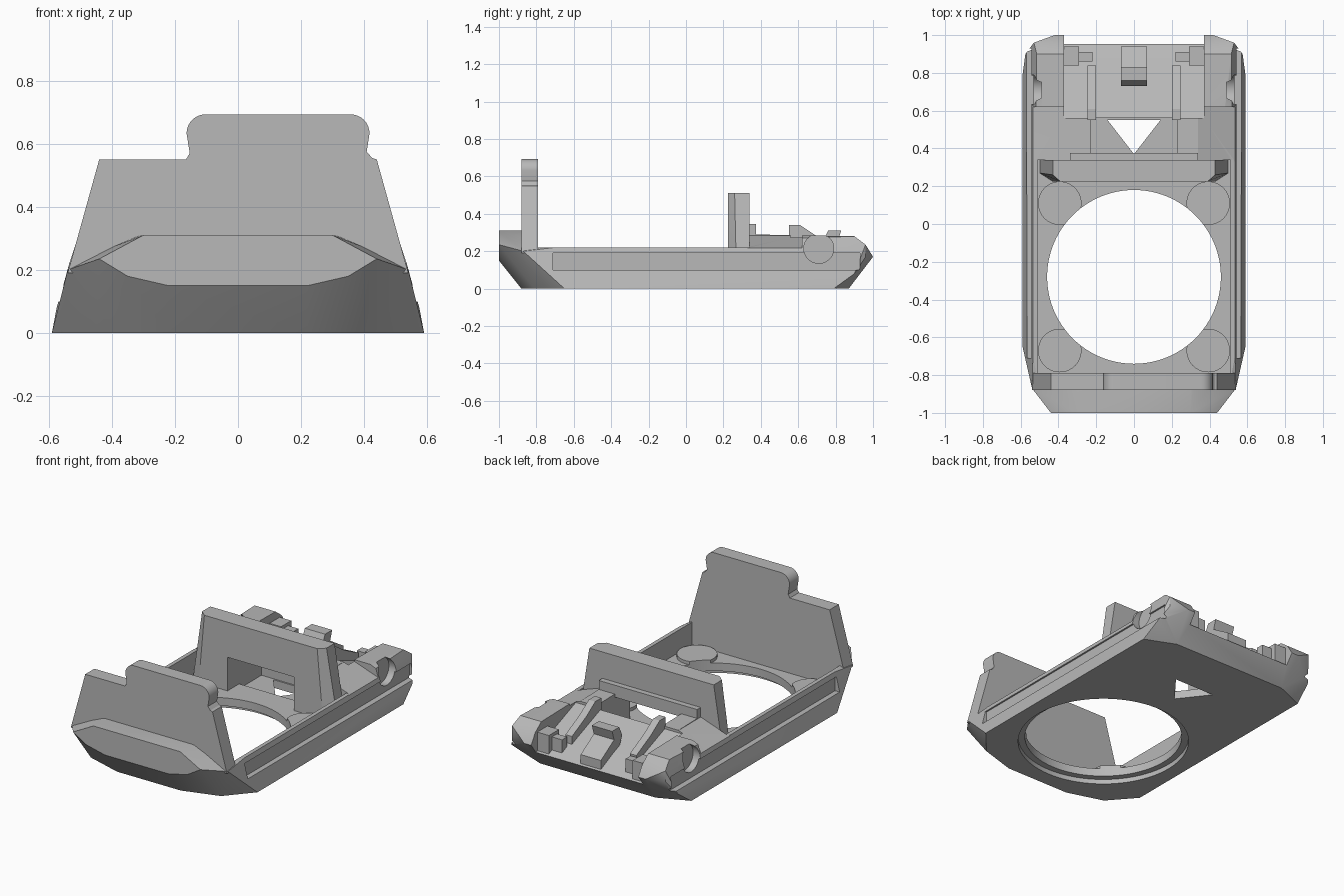
import bpy, bmesh, math

cube = bpy.data.objects.get("Cube")
if cube:
    bpy.data.objects.remove(cube, do_unlink=True)

grey = bpy.data.materials.new("plain grey")
grey.use_nodes = True
grey.diffuse_color = (0.48, 0.48, 0.48, 1)
for node in grey.node_tree.nodes:
    if node.type == 'BSDF_PRINCIPLED':
        node.inputs["Base Color"].default_value = grey.diffuse_color
        node.inputs["Roughness"].default_value = 0.6


def finish(name, bm):
    bmesh.ops.recalc_face_normals(bm, faces=bm.faces)
    mesh = bpy.data.meshes.new(name)
    bm.to_mesh(mesh)
    bm.free()
    mesh.materials.append(grey)
    obj = bpy.data.objects.new(name, mesh)
    bpy.context.collection.objects.link(obj)
    return obj


def hull(name, half):
    """Convex solid from points mirrored across x."""
    bm = bmesh.new()
    for x, y, z in half:
        for s in (1, -1):
            bm.verts.new((s * x, y, z))
    res = bmesh.ops.convex_hull(bm, input=bm.verts)
    loose = [v for v in set(res["geom_interior"] + res["geom_unused"])
             if isinstance(v, bmesh.types.BMVert)]
    bmesh.ops.delete(bm, geom=loose, context='VERTS')
    bmesh.ops.dissolve_limit(bm, angle_limit=0.01, verts=bm.verts, edges=bm.edges)
    return finish(name, bm)


def prism(name, axis, pts, a, b):
    """Profile extruded along an axis from a to b."""
    place = {'x': lambda p, t: (t, p[0], p[1]),
             'y': lambda p, t: (p[0], t, p[1]),
             'z': lambda p, t: (p[0], p[1], t)}[axis]
    bm = bmesh.new()
    lo = [bm.verts.new(place(p, a)) for p in pts]
    hi = [bm.verts.new(place(p, b)) for p in pts]
    bm.faces.new(lo)
    bm.faces.new(hi)
    for i in range(len(pts)):
        j = (i + 1) % len(pts)
        bm.faces.new((lo[i], lo[j], hi[j], hi[i]))
    return finish(name, bm)


def box(name, x0, x1, y0, y1, z0, z1):
    return prism(name, 'z', [(x0, y0), (x1, y0), (x1, y1), (x0, y1)], z0, z1)


def arc(cx, cy, r, start=0, end=360, n=64):
    count = n if end - start == 360 else n + 1
    steps = [math.radians(start + (end - start) * i / n) for i in range(count)]
    return [(cx + r * math.cos(t), cy + r * math.sin(t)) for t in steps]


def combine(target, tool, op='DIFFERENCE'):
    mod = target.modifiers.new("bool", 'BOOLEAN')
    mod.operation, mod.solver, mod.object = op, 'EXACT', tool
    bpy.context.view_layer.objects.active = target
    bpy.ops.object.modifier_apply(modifier=mod.name)
    bpy.data.objects.remove(tool, do_unlink=True)


def smooth(obj):
    bpy.ops.object.select_all(action='DESELECT')
    obj.select_set(True)
    bpy.context.view_layer.objects.active = obj
    bpy.ops.object.shade_smooth_by_angle(angle=math.radians(25))


# Faceted tray body
body = hull("tray_body", [
    (0.22, -0.88, 0), (0.45, -0.81, 0), (0.59, -0.65, 0), (0.59, 0.79, 0), (0.40, 0.87, 0),
    (0.22, -1, 0.15), (0.35, -1, 0.18), (0.44, -1, 0.235), (0.3, -1, 0.31),
    (0.3, -0.79, 0.31), (0.54, -0.87, 0.2), (0.535, -0.7, 0.22), (0.535, 0.9, 0.22),
    (0.575, 0.9, 0.08), (0.515, 0.9, 0.28), (0.53, 0.96, 0.235),
    (0.53, 0.96, 0.17), (0.42, 1, 0.17)])

# Rail level and inner pocket
combine(body, box("cutter", -1, 1, -0.79, 0.34, 0.22, 0.6))
combine(body, box("cutter", -0.51, 0.51, -0.79, 0.34, 0.08, 0.6))

# Round corner pads on the floor
for sx in (1, -1):
    for y in (0.11, -0.67):
        combine(body, prism("pad", 'z', arc(sx * 0.393, y, 0.115, n=40), 0.04, 0.1), 'UNION')

# Round floor opening with a stepped lower rim
combine(body, prism("cutter", 'z', arc(0, -0.28, 0.46, n=96), -0.1, 0.4))
combine(body, prism("cutter", 'z', arc(0, -0.28, 0.5, n=96), -0.1, 0.03))

# Rear compartment and triangular vent
combine(body, box("cutter", -0.23, 0.23, 0.3, 0.56, 0.05, 0.6))
combine(body, prism("cutter", 'z', [(-0.14, 0.55), (0.14, 0.55), (0, 0.37)], -0.1, 0.2))

# Sloping rear bay
combine(body, prism("cutter", 'x', [(0.56, 0.6), (0.56, 0.27), (0.82, 0.17),
                                    (1.1, 0.04), (1.1, 0.6)], -0.37, 0.37))

# Side grooves, sloped shoulders and round side notches
for s in (1, -1):
    combine(body, box("cutter", *sorted((s * 0.533, s * 0.8)), -0.71, 0.93, 0.1, 0.19))
    combine(body, prism("cutter", 'y', [(s * 0.34, 0.285), (s * 0.34, 0.6),
                                        (s * 0.7, 0.6), (s * 0.7, 0.16)], 0.33, 0.62))
    combine(body, prism("cutter", 'x', arc(0.71, 0.215, 0.08, n=32),
                        *sorted((s * 0.49, s * 0.8))))
smooth(body)

# Front wall with an offset rounded tab
wall_profile = ([(-0.54, 0.19), (0.54, 0.19), (0.44, 0.55), (0.425, 0.555), (0.408, 0.575)]
                + arc(0.357, 0.633, 0.06, 0, 90, 8) + arc(-0.103, 0.633, 0.06, 90, 180, 8)
                + [(-0.153, 0.57), (-0.165, 0.55), (-0.44, 0.55)])
front_wall = prism("front_wall", 'y', wall_profile, -0.88, -0.79)
smooth(front_wall)

# Cross wall with a window
cross_wall = hull("cross_wall", [
    (0.43, 0.34, 0.51), (0.43, 0.26, 0.51), (0.39, 0.225, 0.51),
    (0.5, 0.34, 0.07), (0.5, 0.27, 0.07), (0.43, 0.225, 0.07)])
combine(cross_wall, box("cutter", -0.23, 0.23, 0.1, 0.5, 0.08, 0.29))
smooth(cross_wall)
box("cross_wall_ledge", -0.34, 0.34, 0.335, 0.375, 0.27, 0.345)

# Guide ribs and stepped stops in the rear bay
rib = [(0.55, 0.2), (0.55, 0.34), (0.61, 0.34), (0.7, 0.28), (0.84, 0.21), (0.84, 0.13)]
for side, s in (("left", 1), ("right", -1)):
    prism(side + "_guide_rib", 'x', rib, *sorted((s * 0.2, s * 0.245)))
    box(side + "_inner_stop", *sorted((s * 0.22, s * 0.3)), 0.86, 0.91, 0.1, 0.21)
    box(side + "_outer_stop", *sorted((s * 0.29, s * 0.375)), 0.84, 0.94, 0.1, 0.23)

# Central catch leaning to the rear
catch = [(0.77, 0.16), (0.73, 0.25), (0.76, 0.31), (0.83, 0.31), (0.81, 0.25),
         (0.94, 0.17), (0.94, 0.1)]
prism("rear_catch", 'x', catch, -0.07, 0.07)
